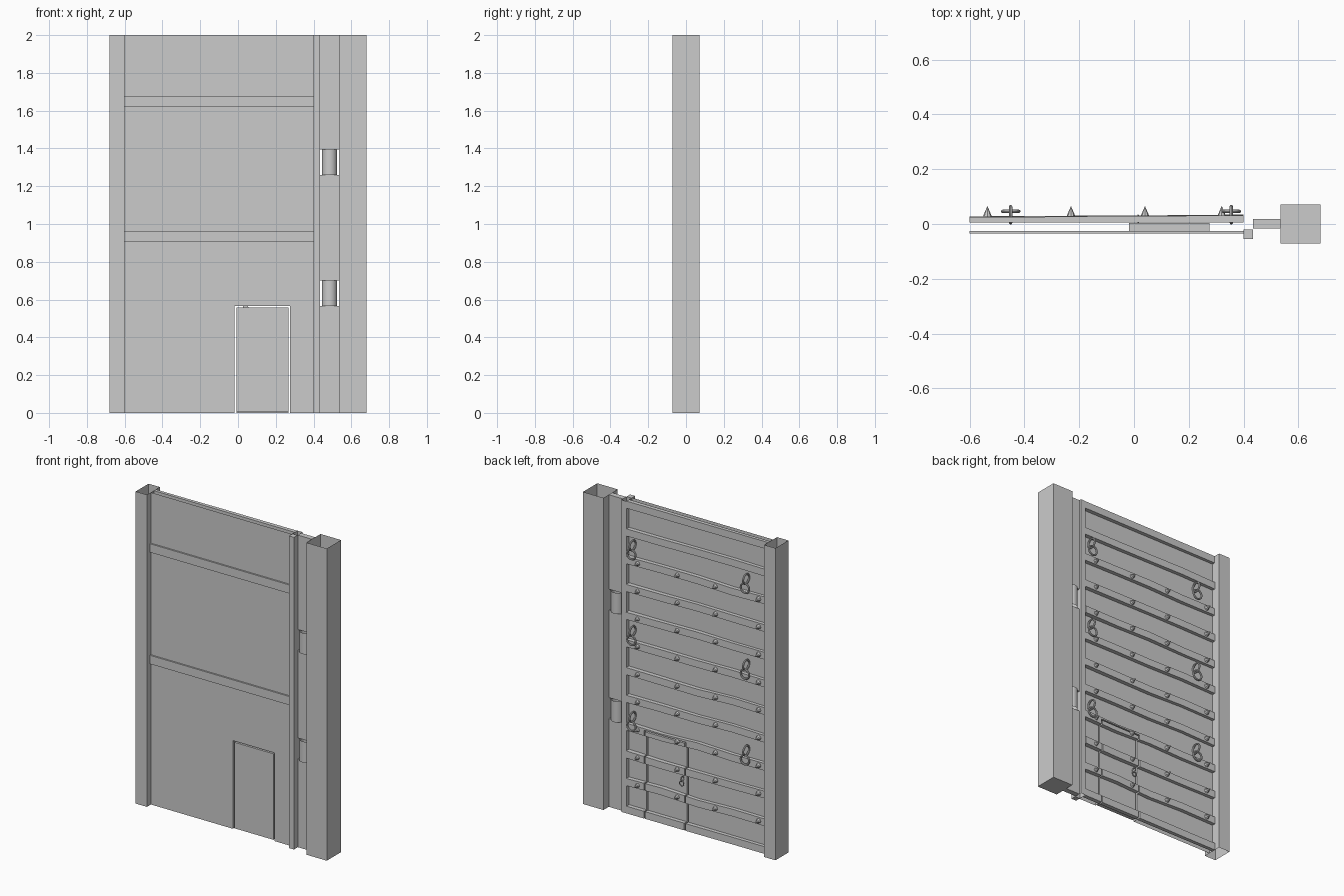
import bpy, bmesh, math, random
from mathutils import Matrix, Vector

if "Cube" in bpy.data.objects:
    bpy.data.objects.remove(bpy.data.objects["Cube"])

random.seed(4)


def finish(bm, name):
    bmesh.ops.recalc_face_normals(bm, faces=bm.faces)
    me = bpy.data.meshes.new(name)
    bm.to_mesh(me)
    bm.free()
    ob = bpy.data.objects.new(name, me)
    bpy.context.collection.objects.link(ob)
    return ob


def prism(name, outline, y0, y1, open_top=False, open_bottom=False):
    """Extrude an (x, z) outline along y, optionally leaving ends open."""
    bm = bmesh.new()
    face = bm.faces.new([bm.verts.new((x, y0, z)) for x, z in outline])
    ext = bmesh.ops.extrude_face_region(bm, geom=[face])["geom"]
    bmesh.ops.translate(bm, vec=(0, y1 - y0, 0),
                        verts=[v for v in ext if isinstance(v, bmesh.types.BMVert)])
    bmesh.ops.recalc_face_normals(bm, faces=bm.faces)
    top = max(z for _, z in outline)
    low = min(z for _, z in outline)
    drop = []
    for f in bm.faces:
        zs = [v.co.z for v in f.verts]
        if open_top and min(zs) > top - 1e-4 or open_bottom and max(zs) < low + 1e-4:
            drop.append(f)
    bmesh.ops.delete(bm, geom=drop, context="FACES")
    return finish(bm, name)


def box(name, x0, x1, y0, y1, z0, z1, **kw):
    return prism(name, [(x0, z0), (x1, z0), (x1, z1), (x0, z1)], y0, y1, **kw)


def smooth(ob):
    bpy.ops.object.select_all(action="DESELECT")
    ob.select_set(True)
    bpy.context.view_layer.objects.active = ob
    bpy.ops.object.shade_smooth_by_angle()


# Posts and hinge-side stile
box("hinge_post", 0.535, 0.68, -0.072, 0.072, 0, 2, open_top=True)
box("latch_post", -0.68, -0.60, -0.065, 0.065, 0, 2, open_top=True, open_bottom=True)
box("stile", 0.40, 0.435, -0.02, 0.033, 0, 2, open_top=True, open_bottom=True)
box("front_strip", 0.40, 0.435, -0.055, -0.02, 0, 2)

# Door panel with an opening for the small hatch
D0, D1, DT = -0.019, 0.276, 0.565
prism("door_panel", [(-0.6, 0), (D0, 0), (D0, DT), (D1, DT), (D1, 0), (0.4, 0), (0.4, 2), (-0.6, 2)],
      -0.025, 0.004, open_top=True, open_bottom=True)
H0, H1, HT = D0 + 0.01, D1 - 0.008, DT - 0.008
box("hatch", H0, H1, -0.025, 0.004, 0.006, HT)

# Front cross bars
for z in (0.905, 1.62):
    box("front_bar", -0.6, 0.4, -0.035, -0.025, z, z + 0.055)

# Hinge leaves and barrels
for z0, z1 in ((0, 0.565), (0.70, 1.26), (1.395, 2)):
    box("hinge_leaf", 0.435, 0.535, -0.016, 0.018, z0, z1)
for z in (0.6325, 1.3275):
    bm = bmesh.new()
    bmesh.ops.create_cone(bm, cap_ends=False, segments=24, radius1=0.04, radius2=0.04,
                          depth=0.135, matrix=Matrix.Translation((0.485, 0, z)))
    smooth(finish(bm, "hinge_barrel"))

# Uneven wooden slats across the back
STEP, HGT = 0.1777, 0.046


def slats(name, rows):
    bm = bmesh.new()
    n = 4
    for k in rows:
        zc = 2 - HGT / 2 - STEP * k
        rings = []
        for i in range(n + 1):
            t = i / n
            x = -0.6 + t
            edge = k in (0, 11)
            dz = 0 if i in (0, n) or edge else random.uniform(-0.006, 0.006)
            dy = random.uniform(-0.002, 0.002)
            yb, yf = 0.005, 0.026 + 0.007 * t + dy
            h = HGT / 2
            rings.append([bm.verts.new((x, y, zc + dz + s * h)) for y, s in
                          ((yb, -1), (yf, -1), (yf, 1), (yb, 1))])
        for a, b in zip(rings, rings[1:]):
            for j in range(4):
                bm.faces.new((a[j], a[(j + 1) % 4], b[(j + 1) % 4], b[j]))
        bm.faces.new(rings[0])
        bm.faces.new(rings[-1])
    return finish(bm, name)


slats("upper_slats", range(0, 8))
lower = slats("lower_slats", range(8, 12))

# Saw the lower slats along the hatch outline
cutter = prism("hatch_cutter", [(D0, -0.1), (D0, DT), (D1, DT), (D1, -0.1), (H1, -0.1), (H1, HT), (H0, HT), (H0, -0.1)],
               -0.1, 0.1)
cutter.hide_render = True
mod = lower.modifiers.new("hatch_cut", "BOOLEAN")
mod.operation = "DIFFERENCE"
mod.solver = "EXACT"
mod.object = cutter
bpy.context.view_layer.objects.active = lower
bpy.ops.object.modifier_apply(modifier=mod.name)
bpy.data.objects.remove(cutter)

# Spikes on the slats
bm = bmesh.new()
for k in range(2, 11):
    for x in (-0.535, -0.23, 0.04, 0.32):
        bmesh.ops.create_cone(bm, cap_ends=True, segments=8, radius1=0.016, radius2=0,
                              depth=0.038,
                              matrix=Matrix.Translation((x, 0.047, 2 - HGT / 2 - STEP * k))
                              @ Matrix.Rotation(-math.pi / 2, 4, "X"))
finish(bm, "spikes")


# Hanging rings held by eyelets
def torus(name, loc, R, r, rot):
    bpy.ops.mesh.primitive_torus_add(location=loc, rotation=rot, major_radius=R, minor_radius=r,
                                     major_segments=24, minor_segments=8)
    ob = bpy.context.object
    ob.name = name
    smooth(ob)


def hanger(x, y, z, s):
    torus("eyelet", (x, y, z + 0.055 * s), 0.03 * s, 0.006 * s, (0, math.pi / 2, 0))
    torus("ring", (x, y + 0.012 * s, z), 0.03 * s, 0.006 * s, (math.pi / 2, 0, 0))


for x in (-0.45, 0.355):
    for z in (0.575, 1.125, 1.675):
        hanger(x, 0.034, z, 1)
hanger(0.015, 0.017, 0.29, 0.5)
